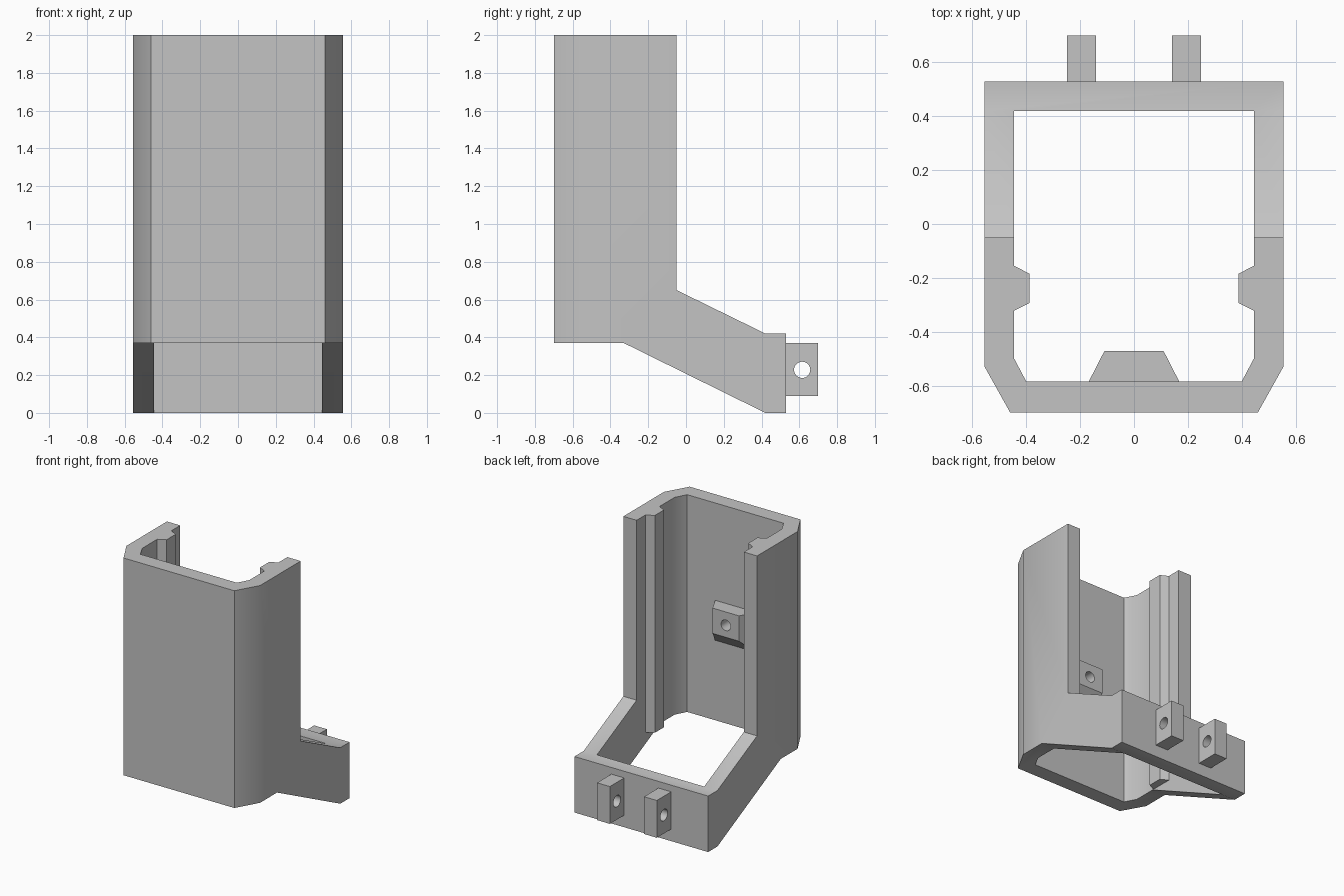
import bpy
import bmesh
import math
from mathutils import Vector

cube = bpy.data.objects.get("Cube")
if cube:
    bpy.data.objects.remove(cube, do_unlink=True)

GREY = (0.55, 0.55, 0.55, 1.0)
grey = bpy.data.materials.new("plain grey")
grey.use_nodes = True
grey.diffuse_color = GREY
grey.node_tree.nodes["Principled BSDF"].inputs["Base Color"].default_value = GREY


def prism(name, profile, axis, low, high):
    """Extrude a 2D profile along x (profile in y, z) or z (profile in x, y)."""
    def place(p, d):
        return Vector((d, *p)) if axis == "x" else Vector((*p, d))
    bm = bmesh.new()
    face = bm.faces.new([bm.verts.new(place(p, low)) for p in profile])
    moved = bmesh.ops.extrude_face_region(bm, geom=[face])["geom"]
    verts = [v for v in moved if isinstance(v, bmesh.types.BMVert)]
    bmesh.ops.translate(bm, verts=verts, vec=place((0, 0), high - low))
    bmesh.ops.recalc_face_normals(bm, faces=bm.faces)
    mesh = bpy.data.meshes.new(name)
    bm.to_mesh(mesh)
    bm.free()
    mesh.materials.append(grey)
    obj = bpy.data.objects.new(name, mesh)
    bpy.context.collection.objects.link(obj)
    return obj


def rod(name, axis, radius, centre, low, high):
    """Round cutter built from a circular profile."""
    steps = [math.tau * i / 32 for i in range(32)]
    ring = [(centre[0] + radius * math.cos(a), centre[1] + radius * math.sin(a)) for a in steps]
    return prism(name, ring, axis, low, high)


def combine(target, tool, operation):
    """Apply a boolean and throw the tool away."""
    mod = target.modifiers.new("combine", "BOOLEAN")
    mod.operation = operation
    mod.solver = "EXACT"
    mod.object = tool
    bpy.context.view_layer.objects.active = target
    bpy.ops.object.modifier_apply(modifier=mod.name)
    bpy.data.objects.remove(tool, do_unlink=True)


def mirrored(half):
    """Close a right-hand half profile across x = 0."""
    return half + [(-x, y) for x, y in reversed(half)]


# Shell: side outline trimmed to the plan outline, then hollowed
side = [(-0.8, 0.37), (-0.33, 0.37), (0.42, 0), (0.53, 0), (0.53, 0.42),
        (0.42, 0.42), (-0.05, 0.65), (-0.05, 2), (-0.8, 2)]
outer = mirrored([(0.46, -0.7), (0.555, -0.53), (0.555, 0.8)])
inner = mirrored([(0.4, -0.585), (0.445, -0.5), (0.445, 0.42)])
shell = prism("shell", side, "x", -0.7, 0.7)
combine(shell, prism("plan_trim", outer, "z", -0.1, 2.1), "INTERSECT")
combine(shell, prism("hollow", inner, "z", -0.1, 2.1), "DIFFERENCE")

# Guide ribs inside both side walls
for s in (-1, 1):
    rib = [(0.5, -0.155), (0.445, -0.155), (0.388, -0.185), (0.388, -0.293),
           (0.445, -0.322), (0.5, -0.322)]
    combine(shell, prism("rib", [(s * x, y) for x, y in rib], "z", 0.37, 2), "UNION")

# Screw boss on the inner front wall, with a sloping underside
boss = prism("screw_boss", mirrored([(0.168, -0.585), (0.11, -0.472)]), "z", 1.08, 1.27)
for v in boss.data.vertices:
    if v.co.y < -0.5 and v.co.z < 1.2:
        v.co.z -= 0.11
hole = rod("boss_hole", "z", 0.04, (0, 0), 0, 0.1)
hole.rotation_euler.x = math.radians(-90)
hole.location = (0, -0.56, 1.17)
bpy.context.view_layer.update()
combine(boss, hole, "DIFFERENCE")

# Pair of drilled lugs behind the back wall
lug_side = [(0.53, 0.09), (0.7, 0.09), (0.7, 0.37), (0.53, 0.37)]
lugs = []
for s, label in ((-1, "right"), (1, "left")):
    lug = prism(label + "_lug", lug_side, "x", s * 0.195 - 0.053, s * 0.195 + 0.053)
    combine(lug, rod("lug_hole", "x", 0.043, (0.615, 0.228), -0.5, 0.5), "DIFFERENCE")
    lugs.append(lug)

# Smooth the gentle corners, keep the rest crisp
bpy.ops.object.select_all(action="DESELECT")
for obj in [shell, boss] + lugs:
    obj.select_set(True)
bpy.context.view_layer.objects.active = shell
bpy.ops.object.shade_smooth_by_angle(angle=math.radians(32))
